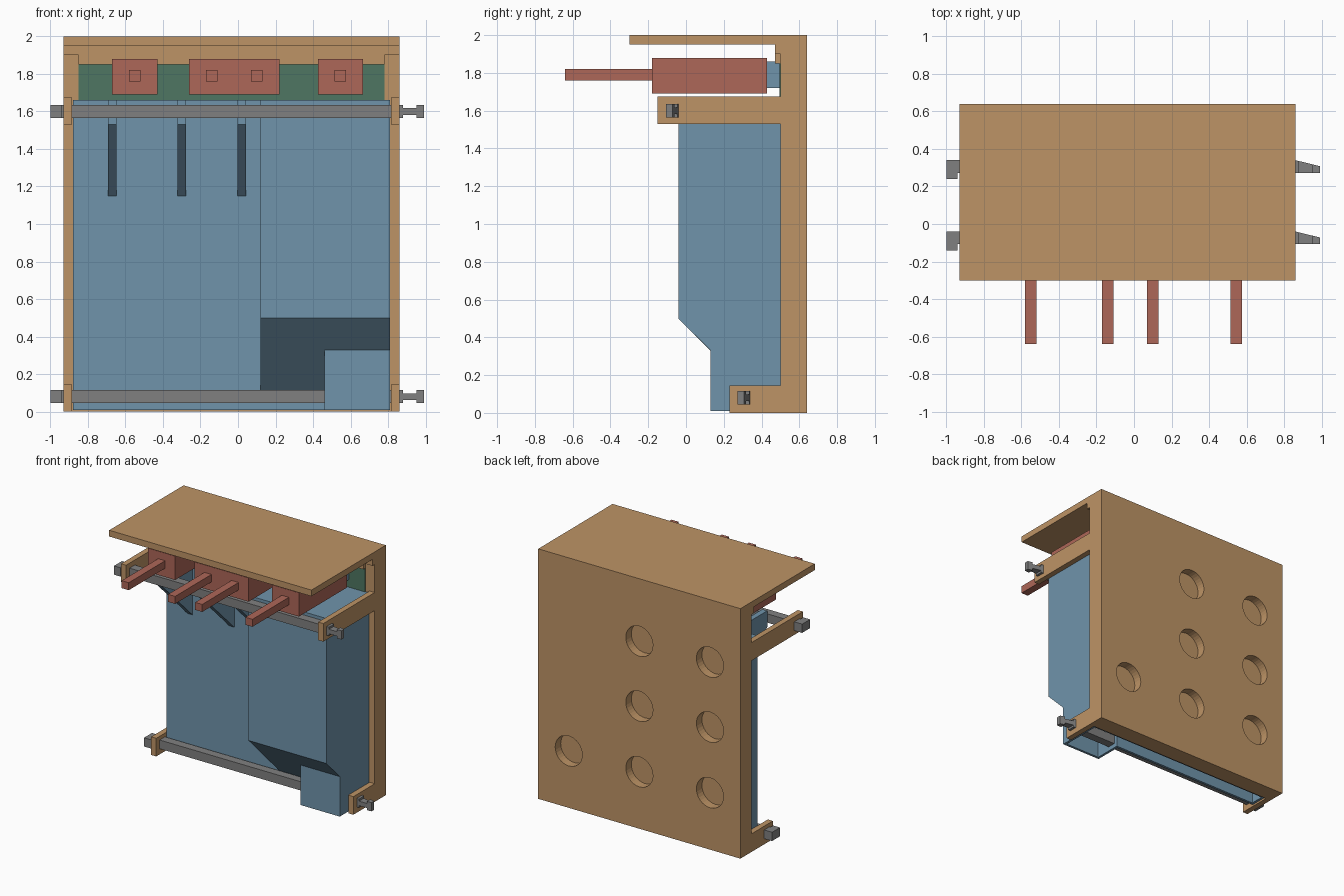
import bpy, bmesh
from mathutils import Matrix, Vector

cube = bpy.data.objects.get("Cube")
if cube:
    bpy.data.objects.remove(cube, do_unlink=True)


def material(name, rgb):
    lin = [((c / 255 + 0.055) / 1.055) ** 2.4 for c in rgb] + [1.0]
    m = bpy.data.materials.new(name)
    m.use_nodes = True
    m.diffuse_color = lin
    m.node_tree.nodes["Principled BSDF"].inputs["Base Color"].default_value = lin
    return m


tan = material("tan", (190, 148, 102))
blue = material("blue", (112, 148, 171))
red = material("red", (174, 103, 88))
gray = material("gray", (128, 128, 128))
green = material("green", (78, 118, 98))


def finish(name, bm, mat):
    bmesh.ops.recalc_face_normals(bm, faces=bm.faces)
    me = bpy.data.meshes.new(name)
    bm.to_mesh(me)
    bm.free()
    me.materials.append(mat)
    ob = bpy.data.objects.new(name, me)
    bpy.context.collection.objects.link(ob)
    return ob


def prism(name, pts, axis, lo, hi, mat):
    """Extrude a (y, z) profile along x, or an (x, y) profile along z."""
    bm = bmesh.new()
    place = (lambda a, b: (lo, a, b)) if axis == "x" else (lambda a, b: (a, b, lo))
    face = bm.faces.new([bm.verts.new(place(a, b)) for a, b in pts])
    ext = bmesh.ops.extrude_face_region(bm, geom=[face])
    step = Vector((hi - lo, 0, 0)) if axis == "x" else Vector((0, 0, hi - lo))
    bmesh.ops.translate(bm, vec=step,
                        verts=[v for v in ext["geom"] if isinstance(v, bmesh.types.BMVert)])
    return finish(name, bm, mat)


def box(name, x, y, z, mat):
    pts = [(y[0], z[0]), (y[1], z[0]), (y[1], z[1]), (y[0], z[1])]
    return prism(name, pts, "x", x[0], x[1], mat)


def cut(ob, cutter):
    mod = ob.modifiers.new("cut", "BOOLEAN")
    mod.operation = "DIFFERENCE"
    mod.solver = "EXACT"
    mod.object = cutter
    bpy.context.view_layer.objects.active = ob
    bpy.ops.object.modifier_apply(modifier=mod.name)


XL, XR = -0.93, 0.86      # outer sides of the frame
BACK, WALL = 0.64, 0.50   # back panel, rear and front faces

# Back panel with top shelf, and round pockets in the rear
frame = prism("back_panel_and_shelf",
              [(BACK, 0), (BACK, 2), (-0.30, 2), (-0.30, 1.95), (WALL, 1.95), (WALL, 0)],
              "x", XL, XR, tan)
bm = bmesh.new()
turn = Matrix.Rotation(1.5707963, 4, "X")
pockets = [(x, z) for x in (-0.035, -0.66) for z in (0.455, 0.98, 1.5)] + [(0.59, 0.455)]
for x, z in pockets:
    bmesh.ops.create_cone(bm, cap_ends=True, segments=32, radius1=0.12, radius2=0.12,
                          depth=0.14, matrix=Matrix.Translation((x, BACK, z)) @ turn)
cutter = finish("pocket_cutter", bm, tan)
cut(frame, cutter)
bpy.data.objects.remove(cutter, do_unlink=True)

# Stepped lip under the shelf
prism_lip = box("shelf_lip", (XL, XR), (0.47, WALL), (1.90, 1.95), tan)
box("shelf_lip_lower", (-0.85, 0.78), (0.47, WALL), (1.85, 1.90), tan)

# Side arms holding the rods
for side, x in (("right", (XL, XL + 0.045)), ("left", (XR - 0.045, XR))):
    box("upper_arm_" + side, x, (-0.15, WALL), (1.53, 1.675), tan)
    box("lower_arm_" + side, x, (0.23, WALL), (0, 0.145), tan)

# Green board behind the plugs
box("rear_board", (-0.85, 0.78), (0.494, WALL), (1.66, 1.85), green)

# Blue housing in three depths, hollow and open underneath
TOP, LOW, FRONT, SLAB = 1.66, 0.01, -0.04, 0.35
upper = [(FRONT, 0.5), (FRONT, TOP), (WALL, TOP)]
columns = [
    ("housing_thin", -0.88, 0.12, [(WALL, LOW), (SLAB, LOW), (SLAB, TOP), (WALL, TOP)]),
    ("housing_deep", 0.12, 0.46, [(WALL, LOW), (SLAB, LOW), (SLAB, 0.11)] + upper),
    ("housing_foot", 0.46, 0.81, [(WALL, LOW), (0.13, LOW), (0.13, 0.33)] + upper),
]
cavity = box("cavity_cutter", (-0.86, 0.79), (0.37, 0.48), (-0.1, 1.6), blue)
foot_cavity = box("foot_cavity_cutter", (0.48, 0.79), (0.15, 0.48), (-0.1, 0.3), blue)
for name, lo, hi, pts in columns:
    part = prism(name, pts, "x", lo, hi, blue)
    cut(part, cavity)
    if name == "housing_foot":
        cut(part, foot_cavity)
for ob in (cavity, foot_cavity):
    bpy.data.objects.remove(ob, do_unlink=True)

# Sloped brackets on the thin housing
for i, x in enumerate((-0.67, -0.30, 0.02)):
    prism(f"bracket_{i + 1}",
          [(SLAB, 1.15), (FRONT, 1.53), (FRONT, TOP), (SLAB, TOP)],
          "x", x - 0.022, x + 0.022, blue)

# Locking rods: hooked head, bar, narrow neck and tapered tip
for name, y, z in (("upper", -0.04, 1.60), ("lower", 0.34, 0.08)):
    bar = [(-1, y - 0.1), (-0.94, y - 0.1), (-0.94, y - 0.067), (0.88, y - 0.067),
           (0.88, y - 0.005), (XR, y), (-1, y)]
    prism(name + "_rod", bar, "z", z - 0.035, z + 0.035, gray)
    for part, x0, x1, b0, b1, h in (("neck", 0.88, 0.95, 0.005, 0.022, 0.018),
                                    ("tip", 0.95, 0.99, 0.022, 0.032, 0.035)):
        pts = [(x0, y - 0.067), (x1, y - 0.067), (x1, y - b1), (x0, y - b0)]
        prism(f"{name}_rod_{part}", pts, "z", z - h, z + h, gray)

# Red plugs with long handles and blue sockets
for i, x in enumerate((-0.55, -0.14, 0.10, 0.545)):
    n = str(i + 1)
    box("plug_" + n, (x - 0.12, x + 0.12), (-0.18, 0.43), (1.69, 1.88), red)
    box("handle_" + n, (x - 0.031, x + 0.031), (-0.64, -0.18), (1.76, 1.82), red)
    box("socket_" + n, (x - 0.09, x + 0.09), (0.43, 0.494), (1.72, 1.86), blue)
